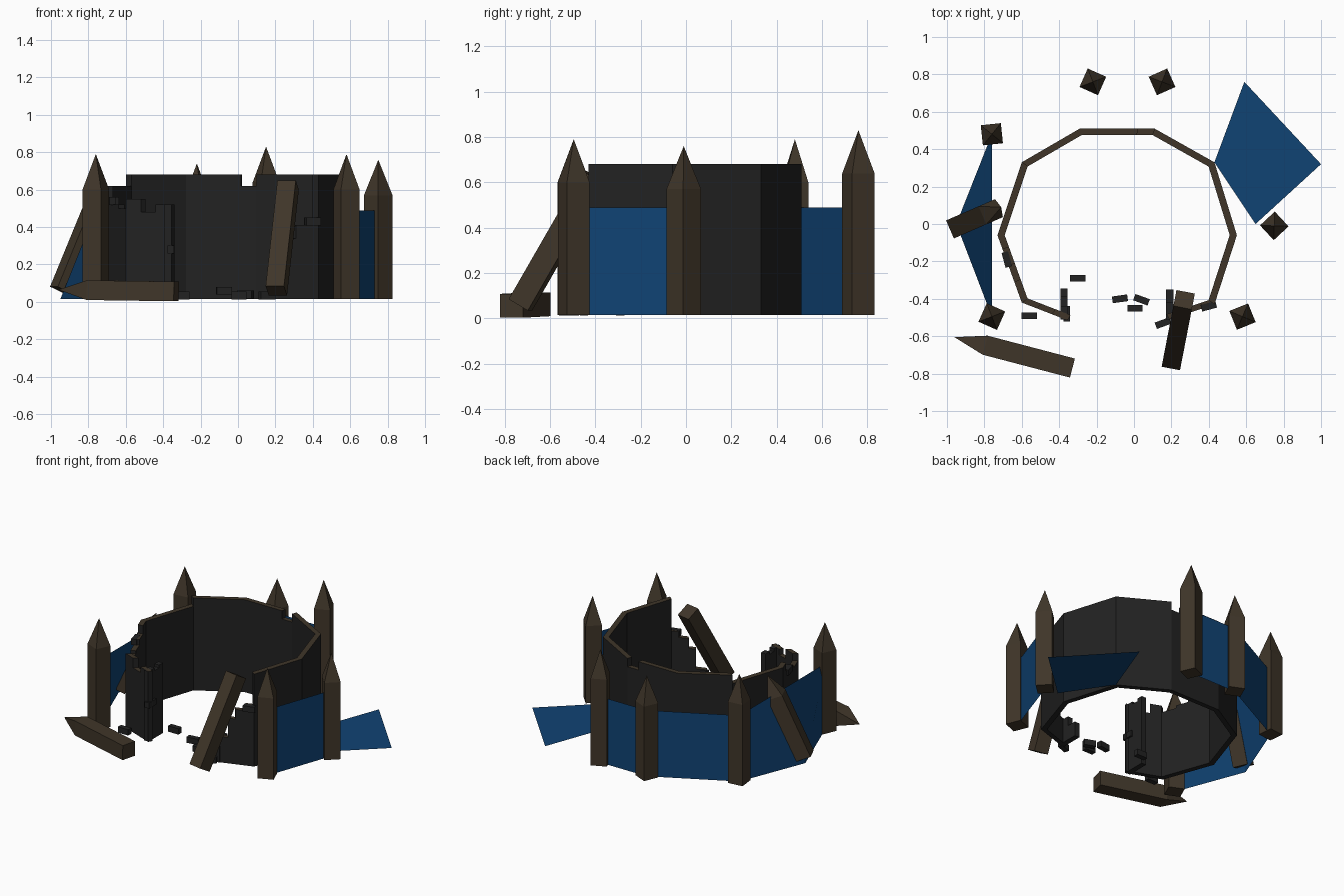
import bpy, bmesh, math
from mathutils import Vector, Matrix

if "Cube" in bpy.data.objects:
    bpy.data.objects.remove(bpy.data.objects["Cube"])

def mat(name, c):
    m = bpy.data.materials.new(name)
    m.diffuse_color = (*c, 1)
    m.use_nodes = True
    m.node_tree.nodes["Principled BSDF"].inputs["Base Color"].default_value = m.diffuse_color
    return m

STONE = mat("dark_stone", (.016, .016, .016))
WOOD = mat("dark_wood", (.050, .036, .022))
CLOTH = mat("blue_cloth", (.005, .056, .175))
GROUND = .015

def finish(name, bm, mats, fix=True):
    if fix:
        bmesh.ops.recalc_face_normals(bm, faces=bm.faces)
    me = bpy.data.meshes.new(name)
    bm.to_mesh(me)
    bm.free()
    for m in mats:
        me.materials.append(m)
    ob = bpy.data.objects.new(name, me)
    bpy.context.collection.objects.link(ob)
    return ob

def prism(bm, footprint, z0, z1, cap=0):
    lo = [bm.verts.new((x, y, z0)) for x, y in footprint]
    hi = [bm.verts.new((x, y, z1)) for x, y in footprint]
    n = len(lo)
    bm.faces.new(lo[::-1])
    bm.faces.new(hi).material_index = cap
    for i in range(n):
        bm.faces.new((lo[i], lo[(i + 1) % n], hi[(i + 1) % n], hi[i]))

# ---- ring wall: each panel is a row of stepped strips (end fraction, height)
C = Vector((-.09, -.05))
def wall(name, p, q, steps):
    bm = bmesh.new()
    p, q = Vector(p), Vector(q)
    t0 = 0
    for t1, h in steps:
        a, b = p.lerp(q, t0), p.lerp(q, t1)
        prism(bm, [a, b, C + (b - C) * .94, C + (a - C) * .94], GROUND, h, 1)
        t0 = t1
    return finish(name, bm, [STONE, WOOD])

full = [(1, .68)]
wall("wall_right_front", (.43, -.43), (.55, -.06), full)
wall("wall_right_back", (.55, -.06), (.43, .33), full)
wall("wall_back_right", (.43, .33), (.11, .51), full)
wall("wall_back", (.11, .51), (-.29, .51), [(.22, .62), (1, .68)])
wall("wall_back_left", (-.29, .51), (-.60, .33), full)
wall("wall_left_back", (-.60, .33), (-.73, -.06), [(1, .62)])
wall("wall_left_front", (-.73, -.06), (-.60, -.42),
     [(.2, .62), (.45, .56), (.7, .52), (1, .50)])
wall("wall_front_left", (-.60, -.42), (-.355, -.515), [(.33, .55), (.65, .48), (1, .52)])
wall("wall_front_right", (.19, -.51), (.43, -.43),
     [(.3, .2), (.5, .34), (.8, .41), (1, .45)])

# gateway jambs turning into the court
bm = bmesh.new()
for y0, y1, h in ((-.51, -.44, .52), (-.44, -.39, .50), (-.39, -.345, .52)):
    prism(bm, [(-.392, y0), (-.355, y0), (-.355, y1), (-.392, y1)], GROUND, h)
finish("gate_jamb_left", bm, [STONE])
bm = bmesh.new()
for y0, y1, h in ((-.51, -.42, .19), (-.42, -.35, .12)):
    prism(bm, [(.172, y0), (.21, y0), (.21, y1), (.172, y1)], GROUND, h)
finish("gate_jamb_right", bm, [STONE])

# ---- loose bricks on the ground and protruding from broken edges
bm = bmesh.new()
for x, y, z, r in ((-.30, -.29, .035, 0), (-.56, -.49, .035, 0), (-.075, -.40, .06, 8),
                   (.04, -.405, .04, -20), (.005, -.45, .035, 0), (.155, -.53, .035, 20),
                   (-.68, -.19, .54, 105), (-.36, -.48, .28, 90), (.40, -.44, .43, 15)):
    bmesh.ops.create_cube(bm, size=1, matrix=Matrix.Translation((x, y, z))
        @ Matrix.Rotation(math.radians(r), 4, 'Z') @ Matrix.Diagonal((.082, .036, .042, 1)))
finish("loose_bricks", bm, [STONE])

# ---- square timber stakes with a pyramid point (or a broken flat end)
def stake(name, base, top, roll=0, side=.108, tip=.19):
    base, top = Vector(base), Vector(top)
    d = top - base
    L = d.length
    rot = Matrix.Identity(4) if d.normalized().z > .999 else d.to_track_quat('Z', 'Y').to_matrix().to_4x4()
    M = Matrix.Translation(base) @ rot @ Matrix.Rotation(math.radians(roll), 4, 'Z')
    h = side / 2
    bm = bmesh.new()
    prism(bm, [(-h, -h), (h, -h), (h, h), (-h, h)], 0, L - tip)
    if tip:
        bm.faces.ensure_lookup_table()
        bmesh.ops.poke(bm, faces=[bm.faces[1]])
        max(bm.verts, key=lambda v: v.co.z - abs(v.co.x) - abs(v.co.y)).co.z = L
    bmesh.ops.transform(bm, matrix=M, verts=bm.verts)
    return finish(name, bm, [WOOD])

posts = {"right": (.75, -.01, .76, 43), "front_right": (.58, -.495, .79, 22),
         "back_right": (.15, .76, .83, 24), "back_left": (-.22, .76, .74, -24),
         "left_back": (-.76, .48, .79, 6), "left_front": (-.76, -.495, .79, -24)}
for k, (x, y, h, r) in posts.items():
    stake("stake_" + k, (x, y, GROUND), (x, y, h), r)

stake("stake_leaning_left", (-.94, -.01, .06), (-.71, .09, .62), 0, .105, .15)
stake("stake_leaning_front", (.205, -.73, .06), (.268, -.405, .625), 0, .10, 0)
stake("stake_fallen", (-.33, -.77, .056), (-.96, -.605, .065), 0, .105, .17)

# ---- cloth sheets stretched between stakes
def sheet(name, pts):
    bm = bmesh.new()
    bm.faces.new([bm.verts.new(p) for p in pts])
    return finish(name, bm, [CLOTH], False)

def edge(k):
    x, y = posts[k][:2]
    return (x, y, GROUND), (x, y, .49)

lean = (-.95, 0, GROUND), (-.76, .065, .49)
for name, (a0, a1), (b0, b1) in (
        ("cloth_right", edge("front_right"), edge("right")),
        ("cloth_back", edge("back_right"), edge("back_left")),
        ("cloth_back_left", edge("back_left"), edge("left_back")),
        ("cloth_left_back", edge("left_back"), lean),
        ("cloth_left_front", lean, edge("left_front"))):
    sheet(name, [a0, b0, b1, a1])
sheet("cloth_fallen", [(.43, .33, GROUND), (.65, 0, GROUND), (1, .32, GROUND), (.59, .76, GROUND)])
